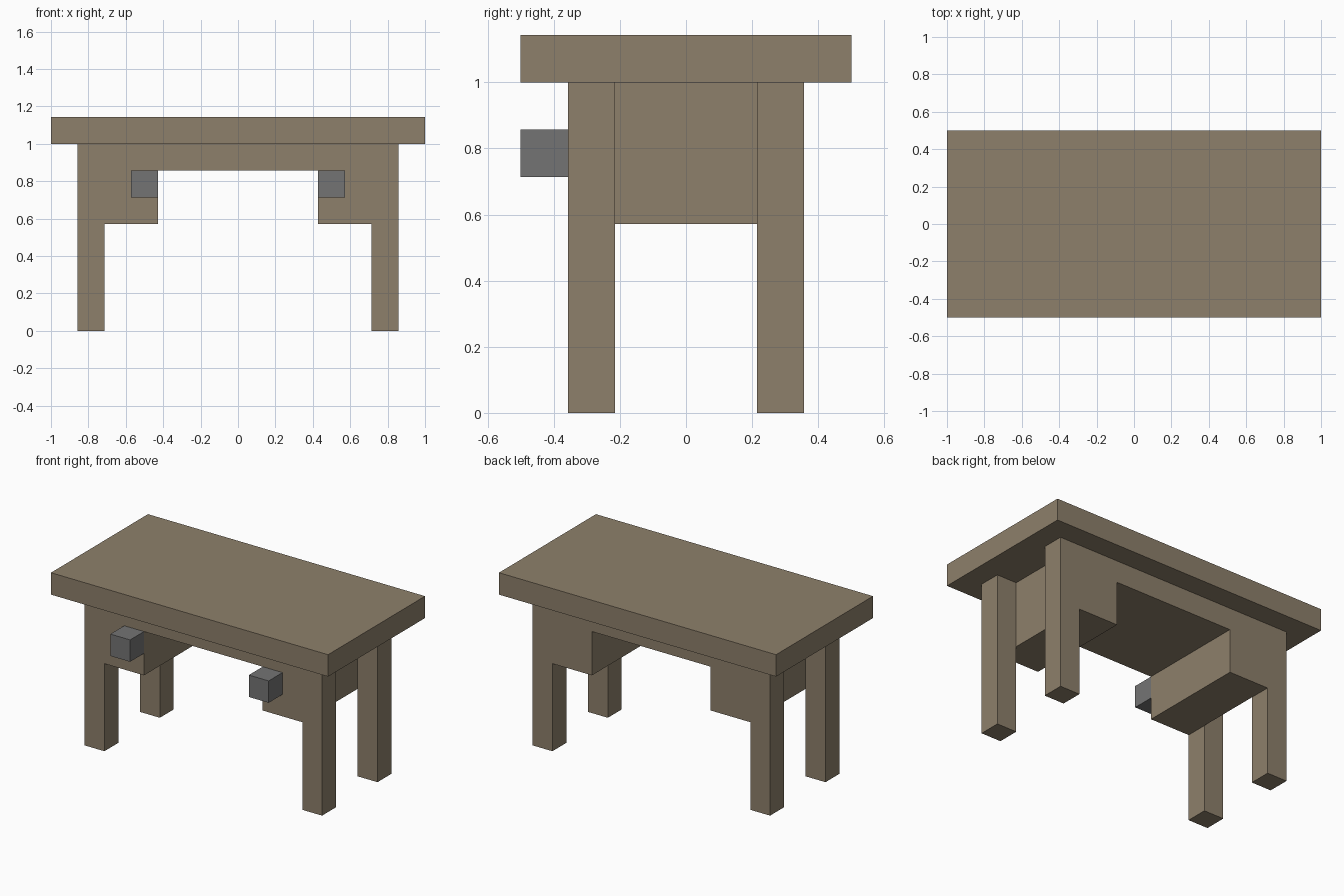
import bpy
import bmesh

default_cube = bpy.data.objects.get("Cube")
if default_cube:
    bpy.data.objects.remove(default_cube, do_unlink=True)

U = 1 / 7  # every dimension is a multiple of this module


def make_material(name, color):
    mat = bpy.data.materials.new(name)
    mat.use_nodes = True
    mat.diffuse_color = color
    mat.node_tree.nodes["Principled BSDF"].inputs["Base Color"].default_value = color
    return mat


wood = make_material("brown wood", (0.27, 0.216, 0.147, 1))
metal = make_material("grey metal", (0.175, 0.175, 0.175, 1))


def extrude_profile(name, profile, y0, y1, mat):
    """Extrude an x-z outline, given in modules, from y0 to y1."""
    bm = bmesh.new()
    face = bm.faces.new([bm.verts.new((x * U, y0 * U, z * U)) for x, z in profile])
    result = bmesh.ops.extrude_face_region(bm, geom=[face])
    moved = [v for v in result["geom"] if isinstance(v, bmesh.types.BMVert)]
    bmesh.ops.translate(bm, verts=moved, vec=(0, (y1 - y0) * U, 0))
    bmesh.ops.recalc_face_normals(bm, faces=bm.faces)
    mesh = bpy.data.meshes.new(name)
    bm.to_mesh(mesh)
    bm.free()
    mesh.materials.append(mat)
    obj = bpy.data.objects.new(name, mesh)
    bpy.context.collection.objects.link(obj)
    return obj


def box(name, x, y, z, mat):
    outline = [(x[0], z[0]), (x[1], z[0]), (x[1], z[1]), (x[0], z[1])]
    return extrude_profile(name, outline, y[0], y[1], mat)


# Table top
box("table_top", (-7, 7), (-3.5, 3.5), (7, 8), wood)

# Drawer body: two hanging drawer cases joined by a rail
half = [(5, 7), (5, 4), (3, 4), (3, 6)]
mirrored = [(-x, z) for x, z in reversed(half)]
extrude_profile("drawer_body", half + mirrored, -2.5, 2.5, wood)

# Legs and drawer handles on both sides
for side, s in (("left", 1), ("right", -1)):
    for end, y in (("front", -2.5), ("back", 1.5)):
        box(f"{end}_{side}_leg", sorted((5 * s, 6 * s)), (y, y + 1), (0, 7), wood)
    box(f"{side}_drawer_handle", sorted((3 * s, 4 * s)), (-3.5, -2.5), (5, 6), metal)
